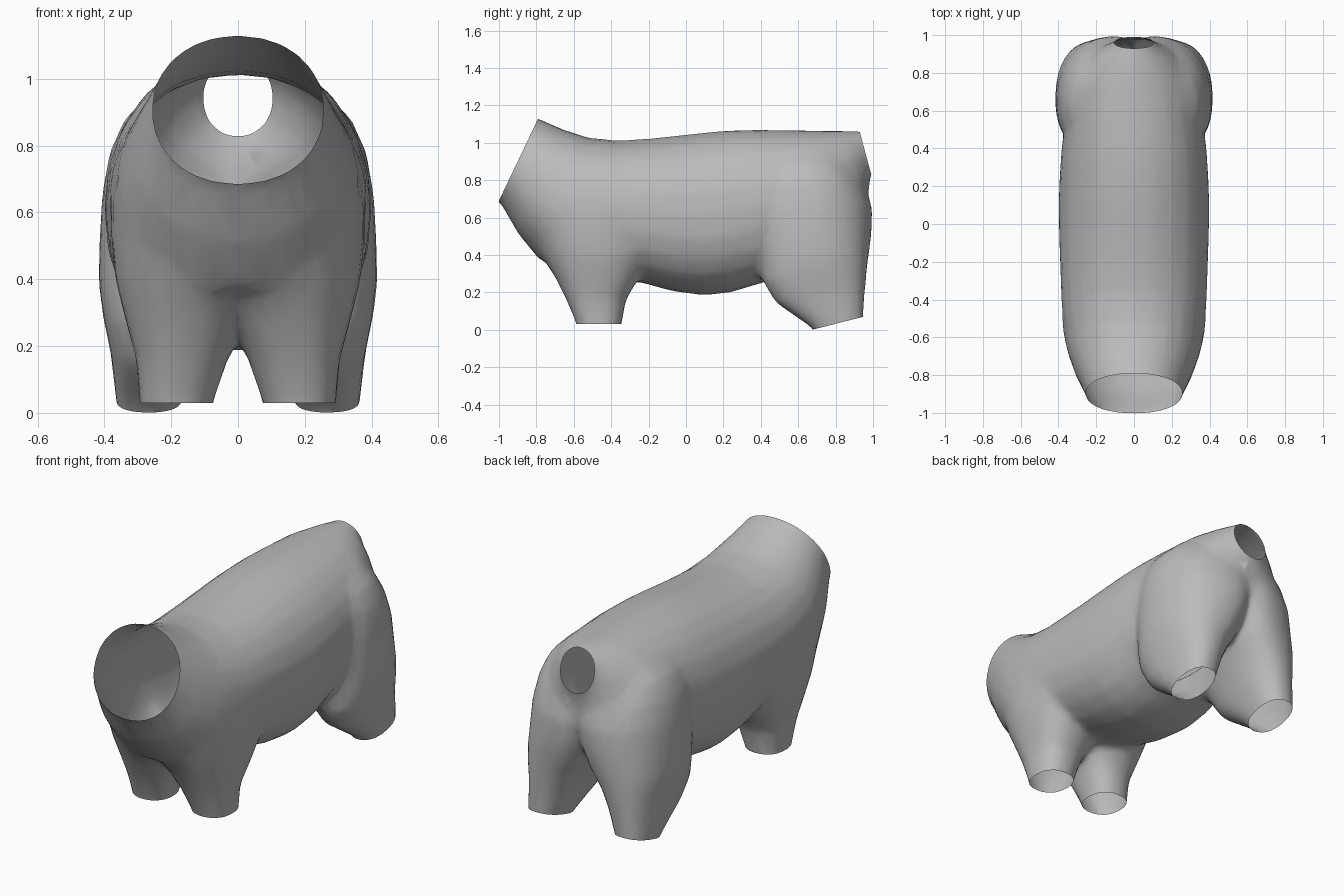
import bpy, bmesh, math
from mathutils import Vector

if "Cube" in bpy.data.objects:
    bpy.data.objects.remove(bpy.data.objects["Cube"])

N = 24  # points per cross-section


def signed_pow(v, e):
    return math.copysign(abs(v) ** e, v)


def loft(name, rings):
    """Closed tube through rings of points."""
    bm = bmesh.new()
    loops = [[bm.verts.new(p) for p in ring] for ring in rings]
    for a, b in zip(loops, loops[1:]):
        for i in range(N):
            j = (i + 1) % N
            bm.faces.new((a[i], a[j], b[j], b[i]))
    bm.faces.new(loops[0])
    bm.faces.new(loops[-1])
    bmesh.ops.recalc_face_normals(bm, faces=bm.faces)
    me = bpy.data.meshes.new(name)
    bm.to_mesh(me)
    bm.free()
    ob = bpy.data.objects.new(name, me)
    bpy.context.collection.objects.link(ob)
    return ob


def torso_ring(ty, tz, by, bz, hw, low=0.93):
    """Rounded section between a top and a bottom point; low squares the belly."""
    top, bot = Vector((0, ty, tz)), Vector((0, by, bz))
    mid, half = (top + bot) / 2, (top - bot) / 2
    pts = []
    for i in range(N):
        a = 2 * math.pi * i / N
        e = low if math.sin(a) < 0 else 0.95
        pts.append(mid + half * signed_pow(math.sin(a), e)
                   + Vector((hw * signed_pow(math.cos(a), e), 0, 0)))
    return pts


def leg_ring(z, x0, x1, y0, y1, slope, skew, side):
    """Rounded horizontal section, sloped front to back and skewed sideways."""
    pts = []
    for i in range(N):
        a = 2 * math.pi * i / N
        dx = (x1 - x0) / 2 * signed_pow(math.cos(a), 0.85)
        dy = (y1 - y0) / 2 * signed_pow(math.sin(a), 0.85)
        pts.append(Vector((side * ((x0 + x1) / 2 + dx),
                           (y0 + y1) / 2 + dy - skew * dx, z + slope * dy)))
    return pts


# Torso from the neck opening to the tail opening
TORSO = [(-.835, 1.15, -1.045, .71, .25), (-.79, 1.13, -1.0, .69, .256),
         (-.66, 1.072, -.895, .51, .315), (-.52, 1.027, -.78, .37, .36),
         (-.36, 1.012, -.47, .28, .385, .88), (-.20, 1.022, -.23, .25, .392, .85),
         (-.06, 1.037, -.07, .205, .397, .85), (.10, 1.055, .10, .183, .40, .85),
         (.24, 1.066, .24, .20, .395, .85), (.38, 1.07, .41, .25, .385, .88),
         (.52, 1.068, .60, .33, .36), (.72, 1.065, .84, .44, .315),
         (.85, 1.063, .966, .63, .205), (.93, 1.06, .988, .845, .095),
         (.98, 1.058, 1.04, .86, .088)]
# Leg sections: z, inner x, outer x, front y, back y, slope, skew
FRONT_LEG = [(-.03, .08, .29, -.58, -.35, 0, 0), (.03, .075, .295, -.585, -.345, 0, 0),
             (.16, .03, .305, -.64, -.32, 0, 0), (.28, -.03, .338, -.70, -.25, 0, -.05),
             (.40, -.09, .368, -.775, -.20, 0, -.15), (.52, -.12, .38, -.84, -.20, 0, -.25),
             (.64, -.12, .38, -.88, -.25, 0, -.3), (.76, -.10, .345, -.87, -.34, 0, -.3),
             (.88, -.05, .27, -.80, -.40, 0, -.3)]
HIND_LEG = [(-.01, .18, .36, .69, .945, .255, 0), (.035, .172, .365, .685, .948, .255, 0),
            (.18, .105, .382, .48, .958, .15, 0), (.29, .05, .405, .41, .967, .1, .05),
            (.39, .0, .418, .41, .975, 0, .12), (.52, -.04, .415, .42, .985, 0, .23),
            (.65, -.06, .408, .43, .985, 0, .28), (.78, -.05, .385, .45, .945, 0, .3),
            (.88, -.02, .34, .48, .885, 0, .28), (.96, .03, .255, .54, .80, 0, .2)]

parts = [loft("torso", [torso_ring(*r) for r in TORSO])]
for side in (1, -1):
    parts.append(loft("front_leg", [leg_ring(*r, side) for r in FRONT_LEG]))
    parts.append(loft("hind_leg", [leg_ring(*r, side) for r in HIND_LEG]))

# Fuse the parts into one smooth skin
bpy.ops.object.select_all(action='DESELECT')
for ob in parts:
    ob.select_set(True)
body = parts[0]
bpy.context.view_layer.objects.active = body
bpy.ops.object.join()
body.name = "animal_body"
fuse = body.modifiers.new("fuse", 'REMESH')
fuse.mode = 'VOXEL'
fuse.voxel_size = 0.02
relax = body.modifiers.new("relax", 'SMOOTH')
relax.factor = 0.5
relax.iterations = 10
for m in ("fuse", "relax"):
    bpy.ops.object.modifier_apply(modifier=m)

# Cut the neck, tail and foot openings
bm = bmesh.new()
bm.from_mesh(body.data)


def open_end(point, normal, keep=lambda v: True):
    faces = [f for f in bm.faces if all(keep(v.co) for v in f.verts)]
    edges = {e for f in faces for e in f.edges}
    verts = {v for f in faces for v in f.verts}
    bmesh.ops.bisect_plane(bm, geom=[*verts, *edges, *faces], plane_co=point,
                           plane_no=normal, clear_outer=True)


open_end((0, -.79, 1.13), (0, -.44, .21))
open_end((0, .93, 1.055), (0, .205, .055), lambda c: c.z > .8 and abs(c.x) < .16)
open_end((0, -.46, .03), (0, 0, -1), lambda c: c.y < 0 and c.z < .15)
open_end((0, .69, .004), (0, .065, -.255))
bm.to_mesh(body.data)
bm.free()

# Thin out the mesh, keep smooth shading
thin = body.modifiers.new("thin", 'DECIMATE')
thin.ratio = 0.12
bpy.ops.object.modifier_apply(modifier="thin")
bpy.ops.object.shade_smooth_by_angle(angle=math.radians(60))

grey = bpy.data.materials.new("plain_grey")
grey.diffuse_color = (0.5, 0.5, 0.5, 1)
grey.use_nodes = True
grey.node_tree.nodes["Principled BSDF"].inputs["Base Color"].default_value = grey.diffuse_color
body.data.materials.clear()
body.data.materials.append(grey)
